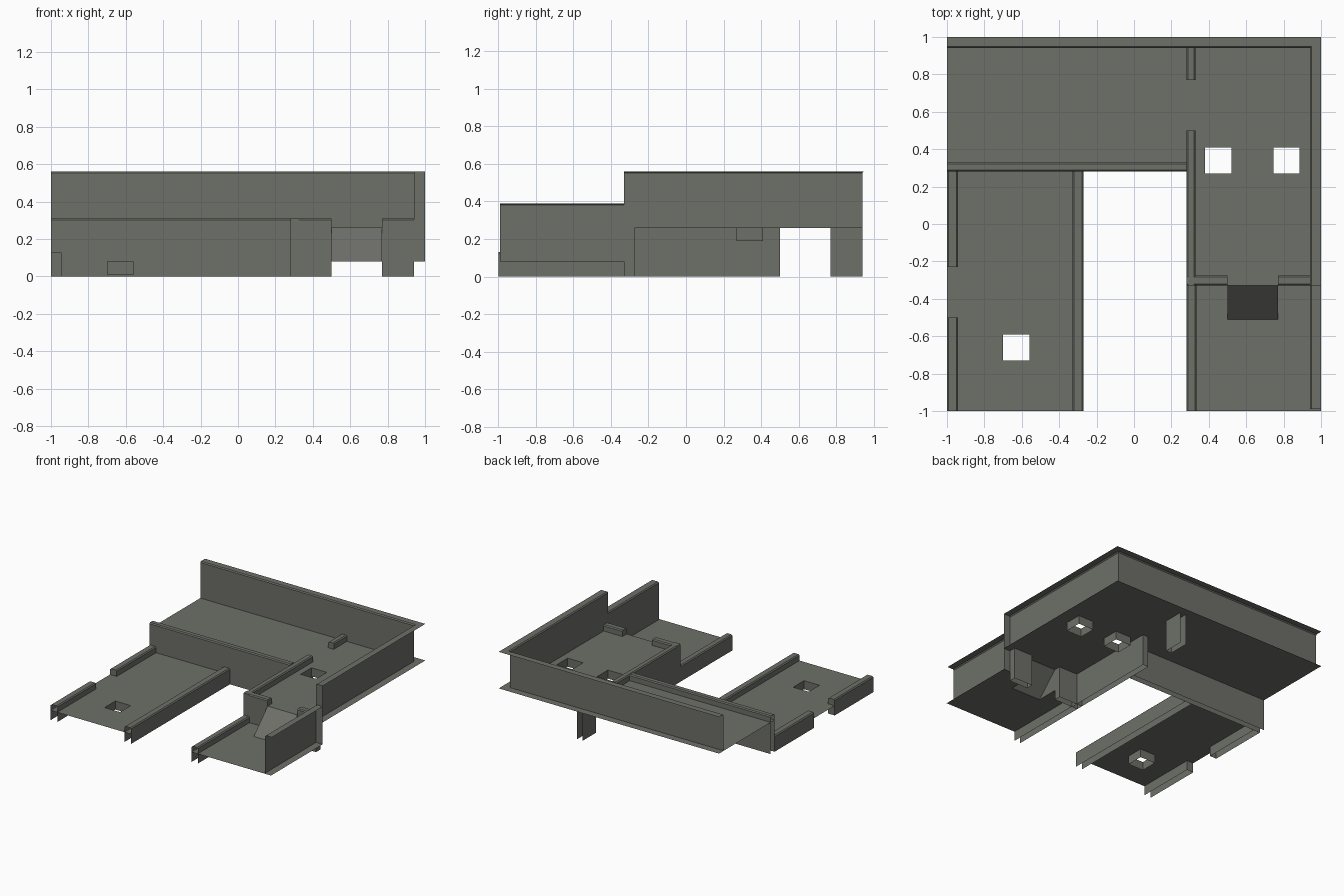
import bpy
from mathutils import Vector

if "Cube" in bpy.data.objects:
    bpy.data.objects.remove(bpy.data.objects["Cube"])

mat = bpy.data.materials.new("olive_grey_metal")
mat.diffuse_color = (0.155, 0.16, 0.14, 1)
mat.use_nodes = True
mat.node_tree.nodes["Principled BSDF"].inputs["Base Color"].default_value = mat.diffuse_color

LOW, HIGH = 0.08, 0.26        # floor levels
CH = 0.008                    # small chamfer on wall tops


def make(name, verts, faces):
    me = bpy.data.meshes.new(name)
    me.from_pydata(verts, [], faces)
    me.materials.append(mat)
    ob = bpy.data.objects.new(name, me)
    bpy.context.collection.objects.link(ob)
    return ob


def floor(name, x0, x1, y0, y1, z, vents=(), missing=()):
    """Flat sheet with rectangular openings; vents also get a hanging collar."""
    cuts = list(vents) + list(missing)
    xs = sorted({x0, x1, *[v for c in cuts for v in c[:2]]})
    ys = sorted({y0, y1, *[v for c in cuts for v in c[2:]]})
    n = len(ys)
    verts = [(x, y, z) for x in xs for y in ys]
    faces = []
    for i in range(len(xs) - 1):
        for j in range(n - 1):
            cx, cy = (xs[i] + xs[i + 1]) / 2, (ys[j] + ys[j + 1]) / 2
            if not any(a < cx < b and c < cy < d for a, b, c, d in cuts):
                faces.append((i * n + j, (i + 1) * n + j,
                              (i + 1) * n + j + 1, i * n + j + 1))
    for a, b, c, d in vents:
        k = len(verts)
        ring = [(a, c), (b, c), (b, d), (a, d)]
        verts += [(x, y, h) for h in (z, z - 0.07) for x, y in ring]
        faces += [(k + i, k + (i + 1) % 4, k + 4 + (i + 1) % 4, k + 4 + i)
                  for i in range(4)]
    make(name, verts, faces)


def sweep(name, profile, path, caps=(False, False)):
    """Sweep (left offset, z) profile along a mitred plan path."""
    pts = [Vector(p) for p in path]
    dirs = [(b - a).normalized() for a, b in zip(pts, pts[1:])]
    norms = [Vector((-d.y, d.x)) for d in dirs]
    verts, faces, m = [], [], len(profile)
    for i, p in enumerate(pts):
        n1, n2 = norms[max(i - 1, 0)], norms[min(i, len(norms) - 1)]
        off = (n1 + n2) / (1 + n1.dot(n2))
        verts += [(p.x + off.x * d, p.y + off.y * d, z) for d, z in profile]
    for i in range(len(pts) - 1):
        for j in range(m - 1):
            a = i * m + j
            faces.append((a, a + m, a + m + 1, a + 1))
    if caps[0]:
        faces.append(tuple(range(m)))
    if caps[1]:
        faces.append(tuple(reversed(range(len(verts) - m, len(verts)))))
    make(name, verts, faces)


def partition(name, x0, x1, y0, y1, h, caps=(True, True)):
    """Hollow low wall, open underneath, running along its longer side."""
    if x1 - x0 > y1 - y0:
        w, ym = (y1 - y0) / 2, (y0 + y1) / 2
        path = [(x0, ym), (x1, ym)]
    else:
        w, xm = (x1 - x0) / 2, (x0 + x1) / 2
        path = [(xm, y0), (xm, y1)]
    prof = [(-w, 0), (-w, h - CH), (-w + CH, h),
            (w - CH, h), (w, h - CH), (w, 0)]
    sweep(name, prof, path, caps)


def tall_wall(name, z0, z1, path):
    """Single sheet wall with a flange turned outward at the top."""
    sweep(name, [(0, z0), (0, z1 - CH), (CH, z1), (0.06, z1)], path)


# Floors
floor("upper_floor", -1, 1, -0.33, 1, HIGH,
      vents=[(0.38, 0.52, 0.27, 0.41), (0.745, 0.885, 0.27, 0.41)],
      missing=[(-1, 0.28, -0.33, 0.28)])
floor("left_lower_floor", -1, -0.27, -1, 0.28, LOW,
      vents=[(-0.70, -0.56, -0.73, -0.59)])
floor("right_lower_floor", 0.28, 1, -1, -0.33, LOW,
      missing=[(0.5, 0.77, -0.51, -0.33)])

# Tall outer walls
tall_wall("upper_outer_wall", HIGH, 0.56,
          [(-1, 0.94), (0.94, 0.94), (0.94, -0.33)])
tall_wall("lower_outer_wall", LOW, 0.39, [(0.94, -0.33), (0.94, -0.99)])
make("outer_wall_step_panel",
     [(0.94, -0.33, LOW), (1, -0.33, LOW), (1, -0.33, 0.56), (0.94, -0.33, 0.56)],
     [(0, 1, 2, 3)])

# Low walls around the upper level
partition("upper_front_wall", -1, 0.28, 0.28, 0.33, 0.31, (False, True))
partition("upper_divider_wall", 0.28, 0.33, -0.33, 0.50, 0.31)
partition("upper_divider_stub", 0.28, 0.33, 0.77, 0.94, 0.31, (True, False))
partition("step_wall_left", 0.28, 0.50, -0.33, -0.275, 0.31)
partition("step_wall_right", 0.77, 0.94, -0.33, -0.275, 0.31)

# Low walls around the lower levels
partition("left_wall_front", -1, -0.94, -1, -0.50, 0.13, (False, True))
partition("left_wall_back", -1, -0.94, -0.23, 0.28, 0.13)
partition("left_inner_wall", -0.33, -0.27, -1, 0.28, 0.13, (False, True))
partition("right_inner_wall", 0.28, 0.335, -1, -0.33, 0.13, (False, True))

# Ramp between the two right-hand levels, with triangular sides
make("ramp",
     [(0.5, -0.51, LOW), (0.77, -0.51, LOW), (0.77, -0.33, HIGH),
      (0.5, -0.33, HIGH), (0.5, -0.33, LOW), (0.77, -0.33, LOW)],
     [(0, 1, 2, 3), (0, 3, 4), (1, 5, 2)])
